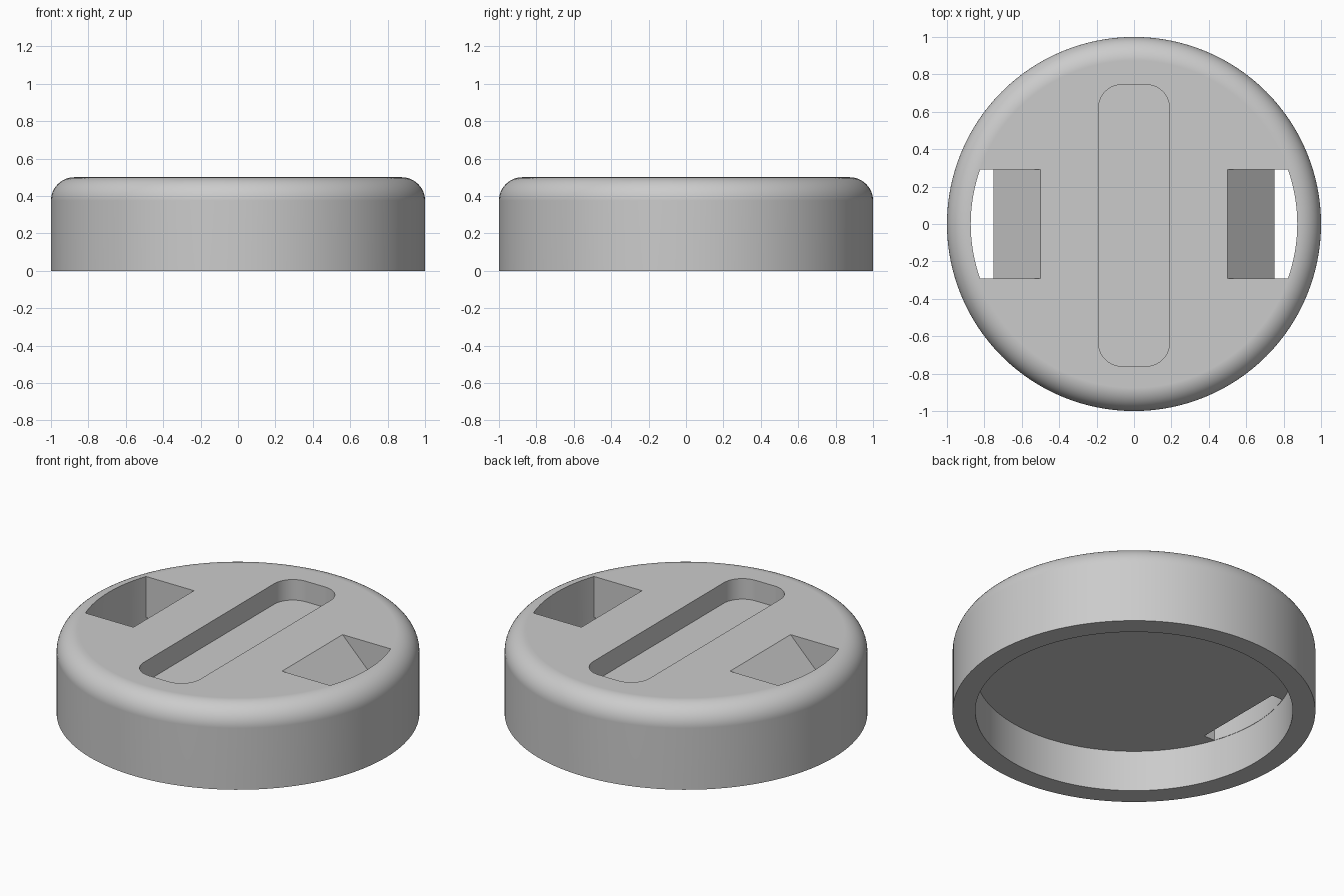
import bpy, bmesh
from math import sin, cos, pi, asin, radians
from mathutils import Matrix

RADIUS, INNER, HEIGHT, CEILING, FILLET = 1.0, 0.875, 0.5, 0.25, 0.125
SEGMENTS = 128

cube = bpy.data.objects.get("Cube")
if cube:
    bpy.data.objects.remove(cube, do_unlink=True)

grey = bpy.data.materials.new("grey_plastic")
grey.use_nodes = True
colour = (0.6, 0.6, 0.6, 1)
grey.diffuse_color = colour
grey.node_tree.nodes["Principled BSDF"].inputs["Base Color"].default_value = colour


def finish(name, bm):
    bmesh.ops.recalc_face_normals(bm, faces=bm.faces)
    mesh = bpy.data.meshes.new(name)
    bm.to_mesh(mesh)
    bm.free()
    mesh.materials.append(grey)
    obj = bpy.data.objects.new(name, mesh)
    bpy.context.collection.objects.link(obj)
    return obj


def lathe(name, profile):
    bm = bmesh.new()
    verts = [bm.verts.new((r, 0, z)) for r, z in profile]
    edges = [bm.edges.new(pair) for pair in zip(verts, verts[1:])]
    bmesh.ops.spin(bm, geom=verts + edges, cent=(0, 0, 0), axis=(0, 0, 1),
                   angle=2 * pi, steps=SEGMENTS, use_merge=True)
    bmesh.ops.remove_doubles(bm, verts=bm.verts, dist=1e-5)
    # Flat discs at the top and the ceiling
    bmesh.ops.holes_fill(bm, edges=[e for e in bm.edges if e.is_boundary], sides=0)
    return finish(name, bm)


def loft(name, lower, upper, z0, z1):
    bm = bmesh.new()
    a = [bm.verts.new((x, y, z0)) for x, y in lower]
    b = [bm.verts.new((x, y, z1)) for x, y in upper]
    bm.faces.new(a)
    bm.faces.new(b)
    for i in range(len(a)):
        j = (i + 1) % len(a)
        bm.faces.new((a[i], a[j], b[j], b[i]))
    return finish(name, bm)


# Hollow round cap with a rounded top rim
rim = [(RADIUS - FILLET + FILLET * cos(t), HEIGHT - FILLET + FILLET * sin(t))
       for t in [i * pi / 24 for i in range(13)]]
cap = lathe("cap", [(INNER, CEILING), (INNER, 0), (RADIUS, 0)] + rim)


# Rounded groove across the middle of the top
def rounded_rect(x, y0, y1, r, n=10):
    corners = [(x - r, y1 - r), (r - x, y1 - r), (r - x, y0 + r), (x - r, y0 + r)]
    return [(cx + r * cos((k + i / n) * pi / 2), cy + r * sin((k + i / n) * pi / 2))
            for k, (cx, cy) in enumerate(corners) for i in range(n + 1)]


groove = rounded_rect(0.19, -0.76, 0.745, 0.125)
cutters = [loft("groove_cutter", groove, groove, 0.375, 0.6)]


# Side openings: sloped inner wall, curved outer wall
def opening(side, inner_x, half=0.291, r=INNER - 0.002, n=16):
    a = asin(half / r)
    arc = [(r * cos(t), r * sin(t)) for t in [a * (2 * i / n - 1) for i in range(n + 1)]]
    return [(side * x, y) for x, y in [(inner_x, -half)] + arc + [(inner_x, half)]]


for side, label in ((1, "left"), (-1, "right")):
    cutters.append(loft(label + "_opening_cutter", opening(side, 0.8),
                        opening(side, 0.45), 0.2, 0.55))

# Cut the groove and openings
bpy.context.view_layer.objects.active = cap
cap.select_set(True)
for cutter in cutters:
    mod = cap.modifiers.new(cutter.name, "BOOLEAN")
    mod.operation, mod.solver, mod.object = "DIFFERENCE", "EXACT", cutter
    bpy.ops.object.modifier_apply(modifier=mod.name)
    bpy.data.objects.remove(cutter, do_unlink=True)

# Smooth round walls, crisp edges, flat top
bpy.ops.object.shade_smooth_by_angle(angle=radians(30))
weighted = cap.modifiers.new("weighted_normals", "WEIGHTED_NORMAL")
weighted.keep_sharp = True
